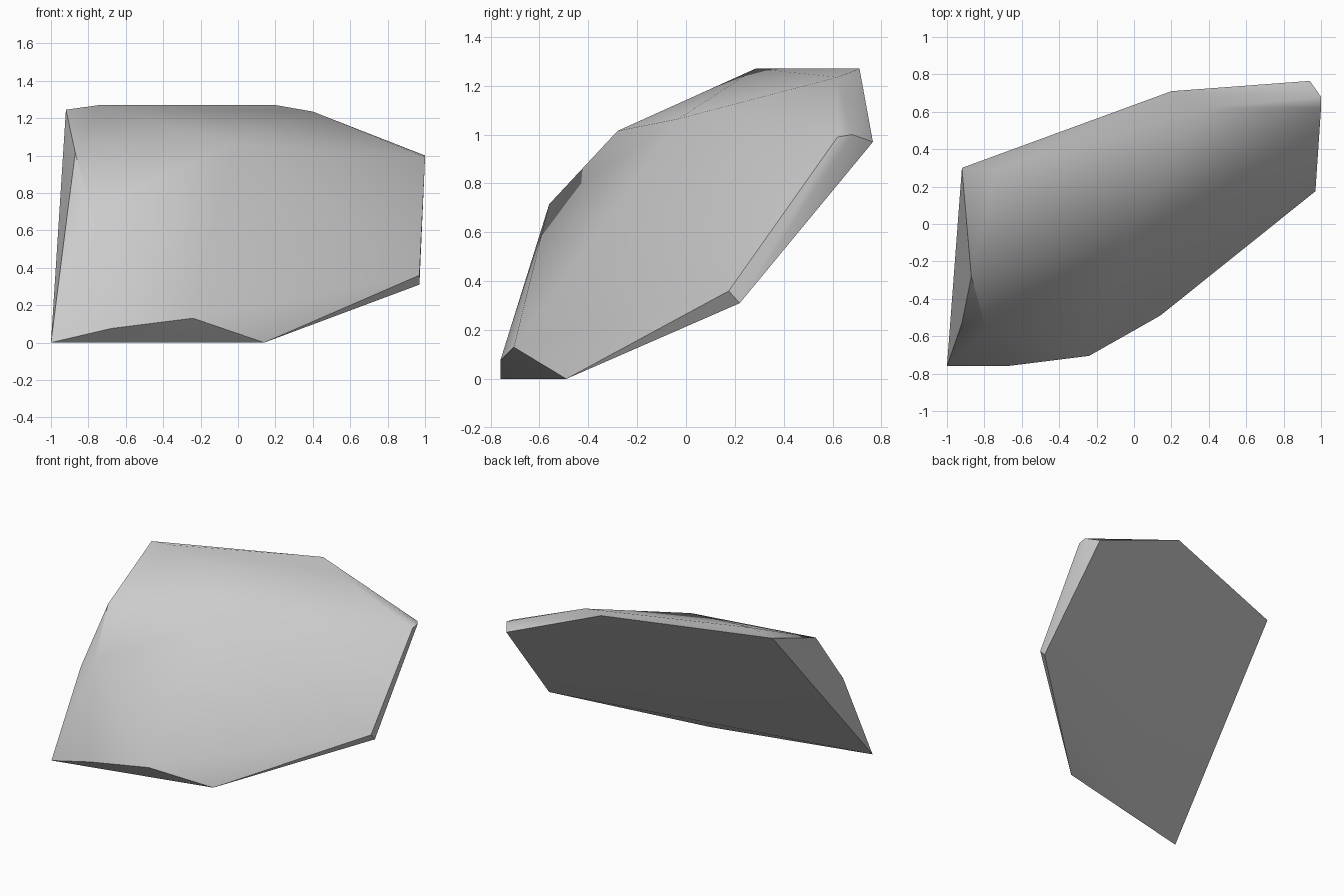
import bpy
import bmesh
import math

default = bpy.data.objects.get("Cube")
if default:
    bpy.data.objects.remove(default, do_unlink=True)

# Corners of the leaning shard, grouped by region
base = [(-1, -.76, 0), (-.68, -.76, .075), (-.24, -.705, .13), (.14, -.49, 0)]
left_end = [(.97, .175, .36), (.97, .22, .31), (1, .62, .99), (1, .68, 1), (.94, .765, .97)]
crest = [(.4, .62, 1.235), (.2, .71, 1.27), (-.74, .285, 1.27), (-.92, .3, 1.245)]
right_end = [(-.87, -.28, 1.015), (-.92, -.53, .63), (-.79, -.56, .715)]
front_bulge = [(-.02, -.03, 1.065)]

# Wrap the corners in one closed convex skin
bm = bmesh.new()
for corner in base + left_end + crest + right_end + front_bulge:
    bm.verts.new(corner)
bmesh.ops.convex_hull(bm, input=bm.verts[:])
bmesh.ops.dissolve_limit(bm, angle_limit=math.radians(1), verts=bm.verts[:], edges=bm.edges[:])
bmesh.ops.recalc_face_normals(bm, faces=bm.faces[:])
mesh = bpy.data.meshes.new("rock_shard")
bm.to_mesh(mesh)
bm.free()
rock = bpy.data.objects.new("rock_shard", mesh)
bpy.context.collection.objects.link(rock)

# Plain grey stone
stone = bpy.data.materials.new("grey_stone")
stone.use_nodes = True
color = (.6, .6, .6, 1)
stone.diffuse_color = color
for node in stone.node_tree.nodes:
    if node.type == 'BSDF_PRINCIPLED':
        node.inputs["Base Color"].default_value = color
mesh.materials.append(stone)

# Soft faces with crisp outer edges
bpy.ops.object.select_all(action='DESELECT')
rock.select_set(True)
bpy.context.view_layer.objects.active = rock
bpy.ops.object.shade_smooth_by_angle(angle=math.radians(40))
